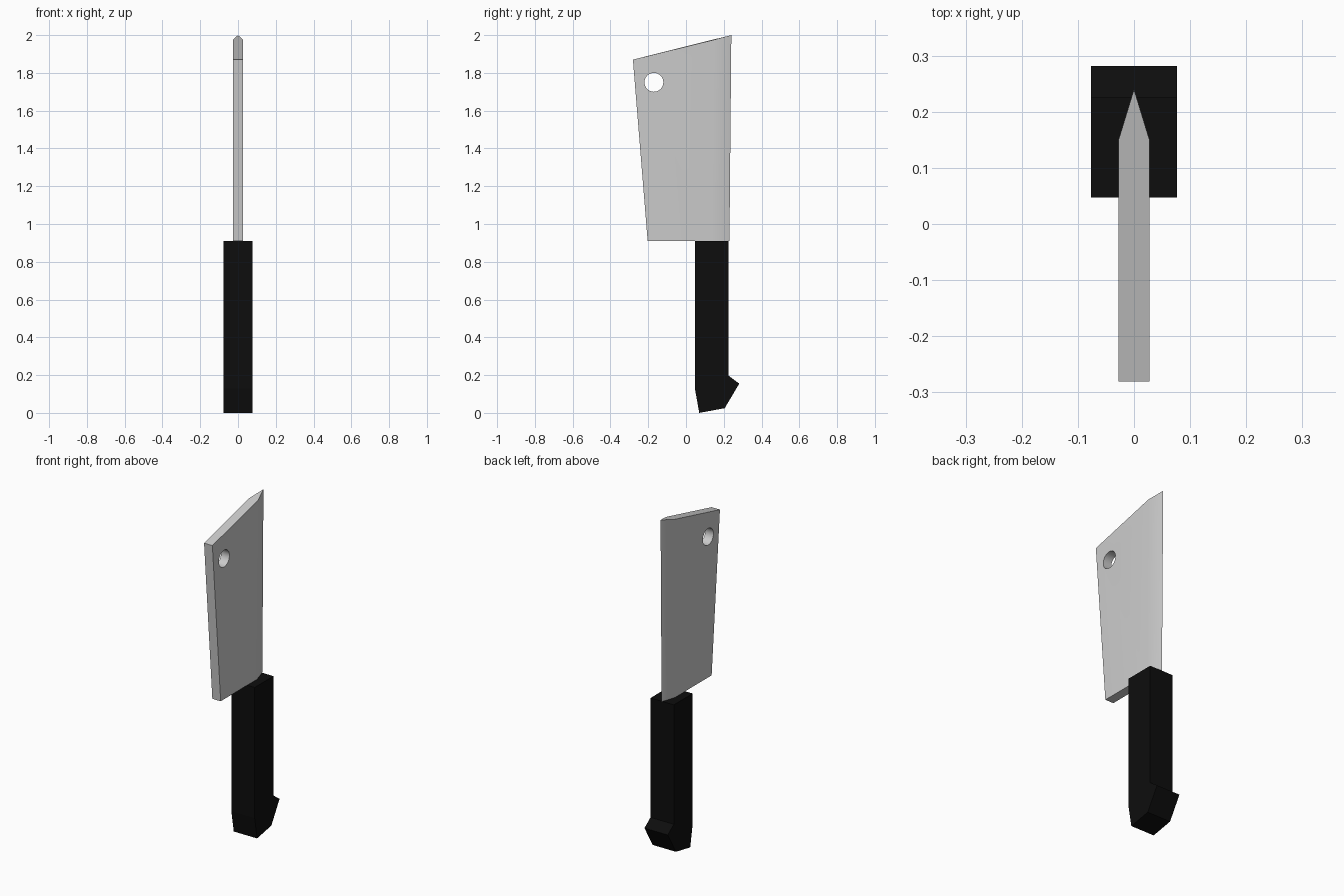
import bpy, bmesh, math

if "Cube" in bpy.data.objects:
    bpy.data.objects.remove(bpy.data.objects["Cube"])


def loft(name, ring_a, ring_b):
    """Closed solid between two matching rings of points."""
    bm = bmesh.new()
    a = [bm.verts.new(p) for p in ring_a]
    b = [bm.verts.new(p) for p in ring_b]
    bm.faces.new(a[::-1])
    bm.faces.new(b)
    n = len(a)
    for i in range(n):
        j = (i + 1) % n
        bm.faces.new((a[i], a[j], b[j], b[i]))
    bmesh.ops.recalc_face_normals(bm, faces=bm.faces)
    mesh = bpy.data.meshes.new(name)
    bm.to_mesh(mesh)
    bm.free()
    obj = bpy.data.objects.new(name, mesh)
    bpy.context.collection.objects.link(obj)
    return obj


def activate(obj):
    bpy.ops.object.select_all(action='DESELECT')
    obj.select_set(True)
    bpy.context.view_layer.objects.active = obj


# Handle: hooked side profile extruded across x
profile = [(0.047, 0.91), (0.225, 0.91), (0.225, 0.197), (0.282, 0.155),
           (0.205, 0.025), (0.07, 0.0), (0.047, 0.13)]
W = 0.077
handle = loft("handle", [(-W, y, z) for y, z in profile],
              [(W, y, z) for y, z in profile])
black = bpy.data.materials.new("black_handle")
black.diffuse_color = (0.004, 0.004, 0.004, 1)
black.use_nodes = True
black.node_tree.nodes["Principled BSDF"].inputs["Base Color"].default_value = black.diffuse_color
handle.data.materials.append(black)

# Blade: sharpened cross-section, lofted from the handle to the slanted tip
T = 0.0275


def section(back, shoulder, edge):
    (yb, zb), (ys, zs), (ye, ze) = back, shoulder, edge
    return [(-T, yb, zb), (T, yb, zb), (T, ys, zs), (0, ye, ze), (-T, ys, zs)]


blade = loft("blade",
             section((-0.203, 0.91), (0.14, 0.91), (0.23, 0.91)),
             section((-0.281, 1.87), (0.15, 1.976), (0.24, 2.0)))

# Hanging hole through the blade
bpy.ops.mesh.primitive_cylinder_add(vertices=32, radius=0.05, depth=0.3,
                                    location=(0, -0.17, 1.75),
                                    rotation=(0, math.pi / 2, 0))
cutter = bpy.context.object
cutter.name = "hole_cutter"
cutter.hide_render = True
hole = blade.modifiers.new("hole", 'BOOLEAN')
hole.operation = 'DIFFERENCE'
hole.solver = 'EXACT'
hole.object = cutter
activate(blade)
bpy.ops.object.modifier_apply(modifier=hole.name)
bpy.data.objects.remove(cutter)

# Soft bevel shading on the blade, flat sides kept flat
bpy.ops.object.shade_smooth_by_angle(angle=math.radians(30))
weighted = blade.modifiers.new("weighted_normals", 'WEIGHTED_NORMAL')
weighted.keep_sharp = True
